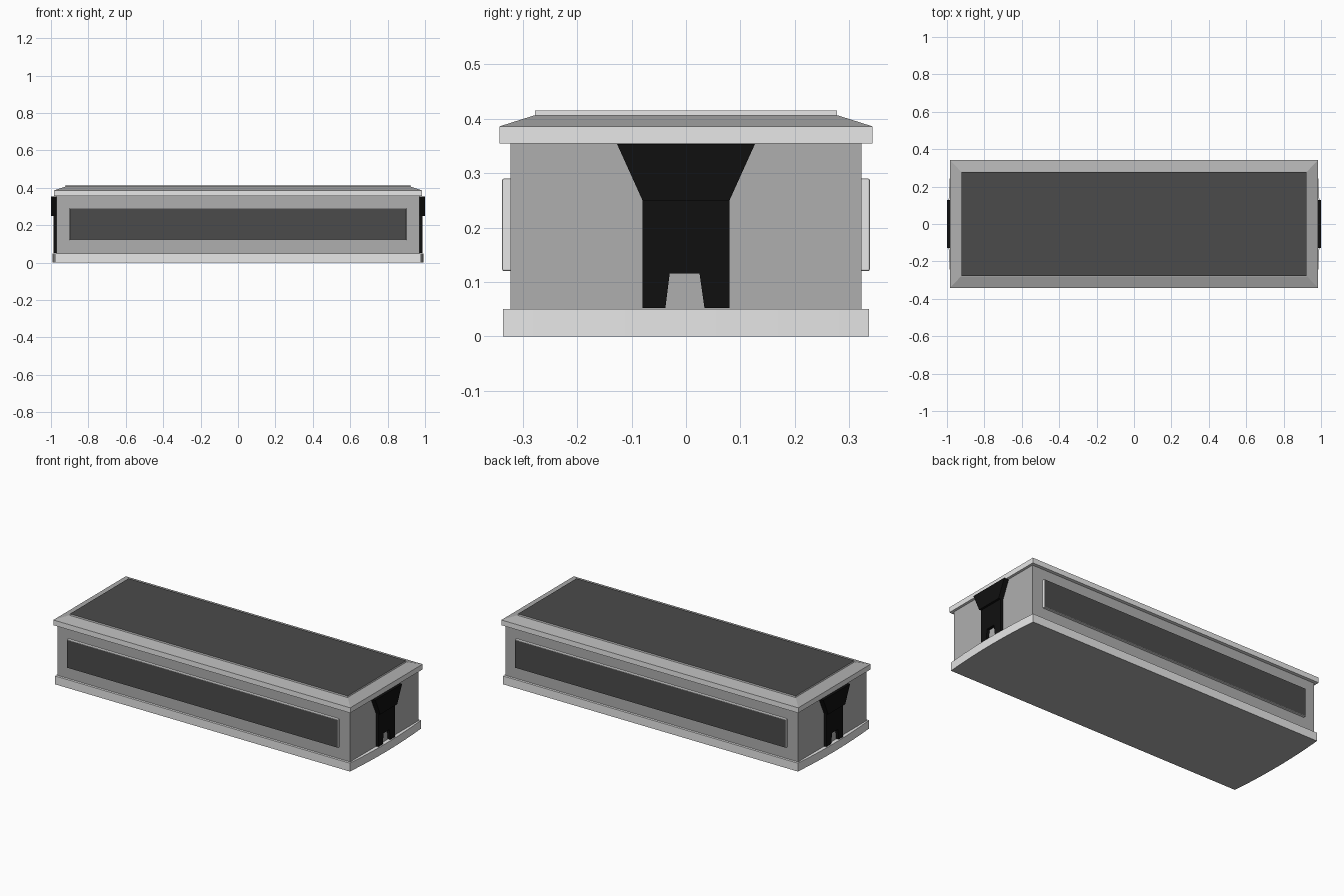
import bpy, bmesh

cube = bpy.data.objects.get("Cube")
if cube:
    bpy.data.objects.remove(cube)


def material(name, value):
    m = bpy.data.materials.new(name)
    m.use_nodes = True
    colour = (value, value, value, 1)
    m.diffuse_color = colour
    m.node_tree.nodes["Principled BSDF"].inputs["Base Color"].default_value = colour
    return m


LIGHT = material("light grey", 0.8)
MID = material("mid grey", 0.43)
DARK = material("dark grey", 0.07)
BLACK = material("black", 0.005)


def finish(name, bm, mats, rule=None, bevel=0):
    """Make the object; rule picks a material slot from each face normal."""
    bmesh.ops.recalc_face_normals(bm, faces=bm.faces)
    if bevel:
        bmesh.ops.bevel(bm, geom=bm.edges[:], offset=bevel, segments=2,
                        profile=0.5, affect='EDGES')
    bm.normal_update()
    if rule:
        for f in bm.faces:
            f.material_index = rule(f.normal)
    me = bpy.data.meshes.new(name)
    bm.to_mesh(me)
    bm.free()
    for m in mats:
        me.materials.append(m)
    ob = bpy.data.objects.new(name, me)
    bpy.context.collection.objects.link(ob)
    return ob


def prism(name, outline, to_3d, lo, hi, mats, rule=None, bevel=0):
    """Extrude a flat outline between two depths."""
    bm = bmesh.new()
    a, b = [[bm.verts.new(to_3d(u, v, d)) for u, v in outline] for d in (lo, hi)]
    bm.faces.new(a)
    bm.faces.new(b)
    for i in range(len(a)):
        j = (i + 1) % len(a)
        bm.faces.new((a[i], a[j], b[j], b[i]))
    return finish(name, bm, mats, rule, bevel)


def rect(hx, hy):
    return [(-hx, -hy), (hx, -hy), (hx, hy), (-hx, hy)]


def flat(u, v, d):
    return (u, v, d)


# Base slab with gently bowed ends
steps = [i / 6 - 1 for i in range(13)]
end = [(0.978 + 0.015 * (1 - t * t), 0.337 * t) for t in steps]
prism("base", end + [(-x, -y) for x, y in end], flat, 0, 0.05,
      [LIGHT, MID], lambda n: int(n.z < -0.9))

# Main body
prism("body", rect(0.97, 0.323), flat, 0.05, 0.357, [MID])

# Lid: rim, sloped shoulder and dark top plate
prism("lid_rim", rect(0.985, 0.343), flat, 0.355, 0.386, [LIGHT])
bm = bmesh.new()
low, high = [[bm.verts.new((x, y, z)) for x, y in rect(hx, hy)]
             for hx, hy, z in ((0.985, 0.343, 0.386), (0.925, 0.28, 0.406))]
bm.faces.new(high)
for i in range(4):
    j = (i + 1) % 4
    bm.faces.new((low[i], low[j], high[j], high[i]))
finish("lid_shoulder", bm, [MID])
prism("lid_plate", rect(0.921, 0.278), flat, 0.405, 0.415,
      [LIGHT, DARK], lambda n: int(n.z > 0.9))

# Raised dark panels on the long sides
for name, s in (("front_panel", -1), ("back_panel", 1)):
    prism(name, rect(0.9, 0.085), lambda u, v, d, s=s: (u, s * d, v + 0.205),
          0.318, 0.338, [LIGHT, DARK], lambda n: int(abs(n.y) > 0.95), 0.003)

# Forked black clasps on both ends, with a thicker flared head
fork = [(-0.08, 0.052), (-0.038, 0.052), (-0.03, 0.115), (0.025, 0.115),
        (0.034, 0.052), (0.08, 0.052), (0.08, 0.25), (-0.08, 0.25)]
head = [(-0.08, 0.25), (0.08, 0.25), (0.127, 0.354), (-0.127, 0.354)]
for side, s in (("left", 1), ("right", -1)):
    def endwise(u, v, d, s=s):
        return (s * d, u, v)
    prism(side + "_clasp_fork", fork, endwise, 0.965, 0.987, [BLACK])
    prism(side + "_clasp_head", head, endwise, 0.965, 1.0, [BLACK])
